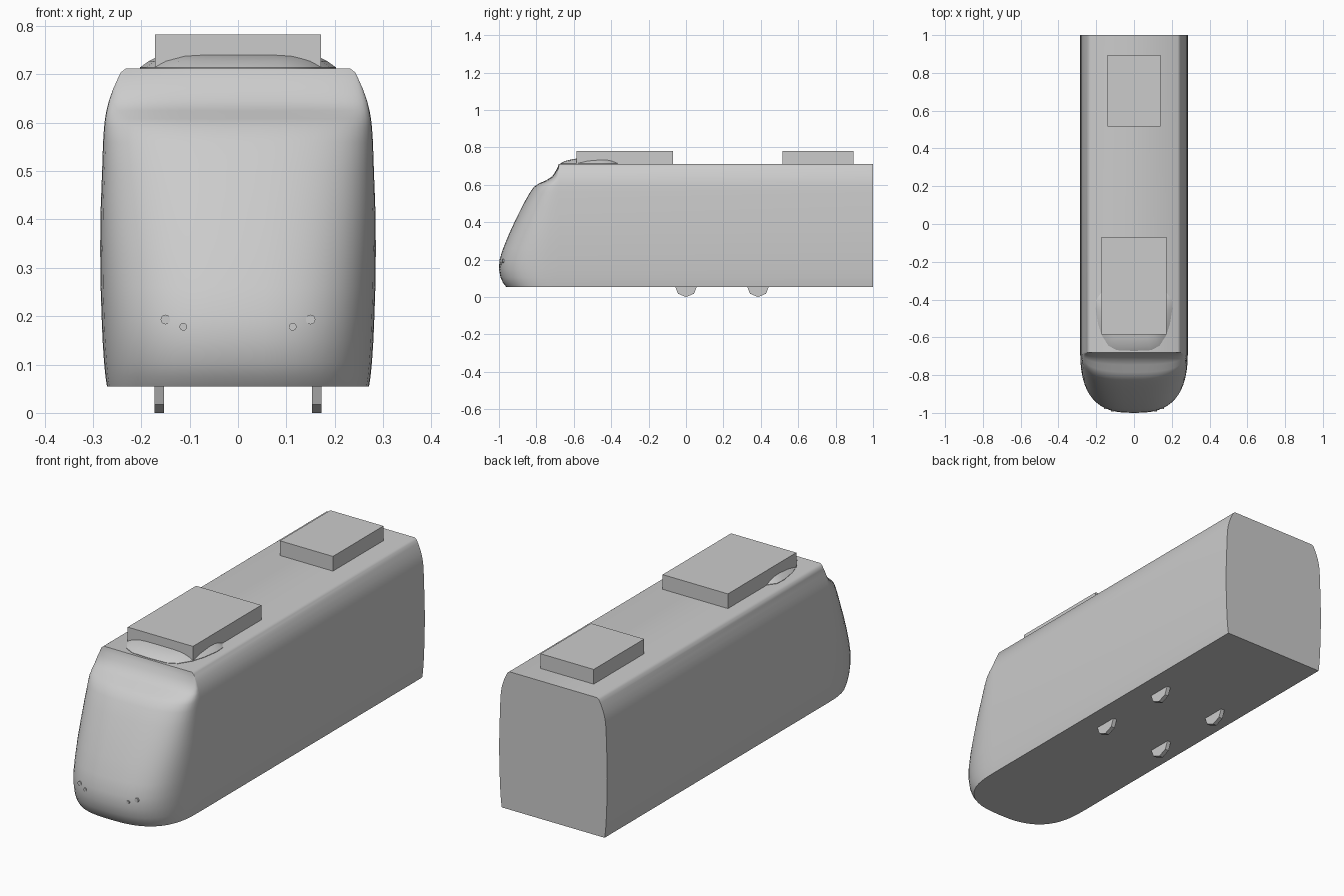
import bpy, bmesh, math

cube = bpy.data.objects.get("Cube")
if cube:
    bpy.data.objects.remove(cube, do_unlink=True)

grey = bpy.data.materials.new("plain grey")
grey.use_nodes = True
colour = (0.6, 0.6, 0.6, 1)
grey.diffuse_color = colour
grey.node_tree.nodes["Principled BSDF"].inputs["Base Color"].default_value = colour


def finish(name, bm, smooth=None):
    bmesh.ops.recalc_face_normals(bm, faces=bm.faces)
    mesh = bpy.data.meshes.new(name)
    bm.to_mesh(mesh)
    bm.free()
    obj = bpy.data.objects.new(name, mesh)
    bpy.context.collection.objects.link(obj)
    mesh.materials.append(grey)
    if smooth:
        bpy.ops.object.select_all(action='DESELECT')
        obj.select_set(True)
        bpy.context.view_layer.objects.active = obj
        bpy.ops.object.shade_smooth_by_angle(angle=math.radians(smooth))
    return obj


def loft(name, rings, smooth):
    """Skin closed rings of equal length, capping both ends."""
    bm = bmesh.new()
    loops = [[bm.verts.new(p) for p in ring] for ring in rings]
    n = len(loops[0])
    for a, b in zip(loops, loops[1:]):
        for i in range(n):
            j = (i + 1) % n
            bm.faces.new((a[i], a[j], b[j], b[i]))
    bm.faces.new(loops[0])
    bm.faces.new(loops[-1])
    return finish(name, bm, smooth)


def box(name, x, y0, y1, z0, z1):
    bm = bmesh.new()
    bmesh.ops.create_cube(bm, size=1)
    for v in bm.verts:
        v.co = (v.co.x * 2 * x, y0 + (v.co.y + .5) * (y1 - y0),
                z0 + (v.co.z + .5) * (z1 - z0))
    return finish(name, bm)


def disc(name, x, y, z, radius, depth, sides, axis, turn=0):
    bm = bmesh.new()
    bmesh.ops.create_cone(bm, cap_ends=True, segments=sides,
                          radius1=radius, radius2=radius, depth=depth)
    for v in bm.verts:
        a = math.atan2(v.co.y, v.co.x) + turn
        p, q = radius * math.cos(a), radius * math.sin(a)
        v.co = (x + v.co.z, y + p, z + q) if axis == 'X' else (x + p, y + v.co.z, z + q)
    return finish(name, bm, 30 if axis == 'Y' else None)


# Car body with rounded nose: height, half width, front of the nose
FRONT, BACK, POWER = -.68, 1.0, 2.7
levels = [(.055, .271, -.962), (.075, .274, -.978), (.105, .277, -.992),
          (.15, .280, -1.0), (.20, .282, -.997), (.26, .284, -.978),
          (.34, .285, -.945), (.42, .284, -.908), (.50, .281, -.868),
          (.56, .279, -.834), (.59, .277, -.812), (.608, .275, -.785),
          (.625, .272, -.745), (.645, .267, -.715), (.67, .258, -.699),
          (.69, .249, -.688), (.704, .242, -.683), (.712, .232, -.681)]


def nose_ring(z, w, tip):
    ring = [(-w, BACK, z)]
    steps = 28
    for i in range(steps + 1):
        a = math.pi * i / steps
        c, s = math.cos(a), math.sin(a)
        x = -w * math.copysign(abs(c) ** (2 / POWER), c)
        ring.append((x, FRONT + (tip - FRONT) * abs(s) ** (2 / POWER), z))
    return ring + [(w, BACK, z)]


loft("car_body", [nose_ring(*level) for level in levels], 40)

# Low fairing on the roof behind the nose
half = [(0, -.672), (.09, -.668), (.135, -.645), (.17, -.59), (.19, -.53),
        (.203, -.45), (.2, -.40), (.17, -.36), (0, -.36)]
outline = half + [(-x, y) for x, y in reversed(half[1:-1])]
rings = []
for z, sx, sy in [(.705, 1, 1), (.714, 1, 1), (.727, .91, .88),
                  (.737, .81, .66), (.744, .68, .42)]:
    rings.append([(x * sx, -.48 + (y + .48) * sy, z) for x, y in outline])
loft("roof_fairing", rings, 35)

# Roof equipment boxes
box("front_roof_unit", .172, -.585, -.07, .70, .782)
box("rear_roof_unit", .14, .515, .895, .70, .782)

# Wheels and headlamps, mirrored on both sides
for side, s in (("left", 1), ("right", -1)):
    for place, y in (("front", 0), ("rear", .385)):
        disc(f"{place}_{side}_wheel", s * .1625, y, .06, .06, .02, 8, 'X')
    for kind, x, z, r in (("outer", .15, .193, .01), ("inner", .113, .178, .008)):
        depth = (1 - (x / .281) ** POWER) ** (1 / POWER)
        disc(f"{kind}_{side}_headlamp", s * x, FRONT - .319 * depth, z, r, .008, 12, 'Y')
